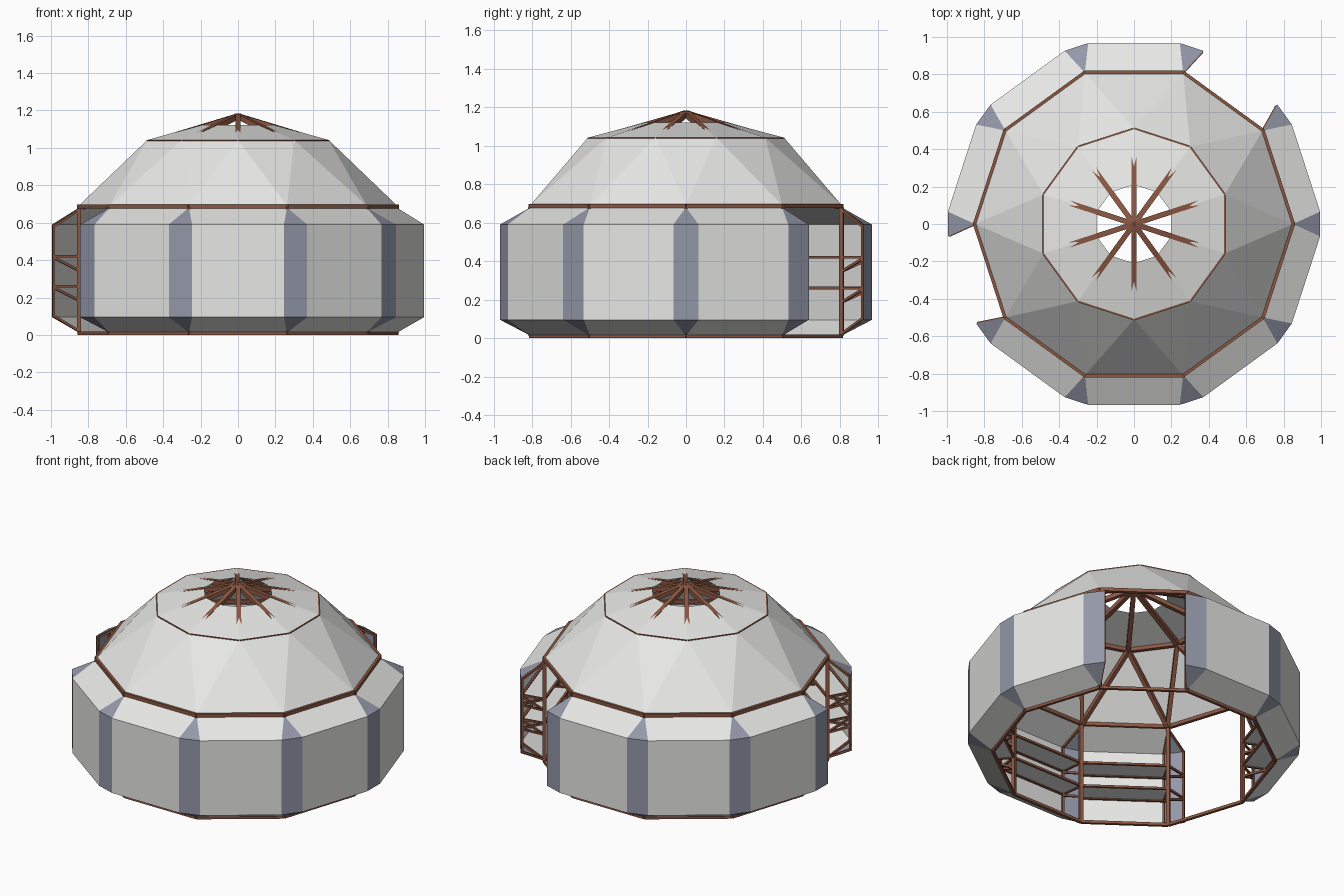
import bpy, bmesh, math
from mathutils import Vector

if "Cube" in bpy.data.objects:
    bpy.data.objects.remove(bpy.data.objects["Cube"])

SIDES = 10
STEP = 2 * math.pi / SIDES
R = 0.85                          # radius of the inner ten-sided plan
OUT, HALF = 0.967, 0.245          # distance and half width of the outer wall faces
Z_FOOT, Z_LOW, Z_HIGH, Z_EAVE = 0.012, 0.095, 0.59, 0.68
SHELVES = (0.26, 0.42)
OPENINGS = (1, 5)                 # doorway sides, back right and front left


def material(name, rgb):
    m = bpy.data.materials.new(name)
    m.diffuse_color = (*rgb, 1)
    m.use_nodes = True
    m.node_tree.nodes["Principled BSDF"].inputs["Base Color"].default_value = m.diffuse_color
    return m


WHITE = material("white_panel", (0.80, 0.80, 0.79))
BLUE = material("blue_grey_corner", (0.29, 0.31, 0.39))
WOOD = material("brown_wood", (0.26, 0.095, 0.055))


def polar(r, k, z):
    """Point at radius r in the direction of plan corner k (may be fractional)."""
    return Vector((r * math.cos(k * STEP), r * math.sin(k * STEP), z))


def outer(side, sign, z, out=OUT, half=HALF):
    """Outer corner of a wall side; sign picks its left or right end."""
    a = (side + 0.5) * STEP
    return Vector((out * math.cos(a) - sign * half * math.sin(a),
                   out * math.sin(a) + sign * half * math.cos(a), z))


def finish(name, bm, mat):
    me = bpy.data.meshes.new(name)
    bm.to_mesh(me)
    bm.free()
    me.materials.append(mat)
    ob = bpy.data.objects.new(name, me)
    bpy.context.collection.objects.link(ob)
    return ob


def sheet(name, polys, mat):
    bm = bmesh.new()
    for p in polys:
        bm.faces.new([bm.verts.new(v) for v in p])
    bmesh.ops.remove_doubles(bm, verts=bm.verts, dist=1e-4)
    bmesh.ops.recalc_face_normals(bm, faces=bm.faces)
    return finish(name, bm, mat)


def struts(name, lines, w):
    """Square bars of width w between pairs of points."""
    bm = bmesh.new()
    for a, b in lines:
        d = (b - a).normalized()
        if abs(d.z) > 0.99:       # upright posts face outward
            s = Vector((a.x, a.y, 0)).normalized()
        else:
            s = d.cross(Vector((0, 0, 1))).normalized()
        t = d.cross(s)
        ends = [[bm.verts.new(p + (s * i + t * j) * w / 2)
                 for i, j in ((-1, -1), (1, -1), (1, 1), (-1, 1))] for p in (a, b)]
        bm.faces.new(ends[0][::-1])
        bm.faces.new(ends[1])
        for i in range(4):
            n = (i + 1) % 4
            bm.faces.new((ends[0][i], ends[0][n], ends[1][n], ends[1][i]))
    bmesh.ops.recalc_face_normals(bm, faces=bm.faces)
    return finish(name, bm, WOOD)


ks = range(SIDES)

# Dome cover: triangles between the eave and the twisted upper ring
dome = []
for k in ks:
    e0, e1 = polar(R, k, 0.692), polar(R, k + 1, 0.692)
    u0, u1 = polar(0.51, k + 0.5, 1.042), polar(0.51, k + 1.5, 1.042)
    dome += [(e0, e1, u0), (e1, u1, u0)]
sheet("dome_cover", dome, WHITE)

# Shallow roof cover with a smoke hole
sheet("roof_cover", [(polar(0.51, k + 0.5, 1.042), polar(0.51, k + 1.5, 1.042),
                      polar(0.21, k + 1.5, 1.122), polar(0.21, k + 0.5, 1.122)) for k in ks], WHITE)

# Wall bays: sloped top, upright face, sloped bottom, and shelves inside
for k in ks:
    if k in OPENINGS:
        continue
    rows = [(polar(R, k, Z_FOOT), polar(R, k + 1, Z_FOOT)),
            (outer(k, -1, Z_LOW), outer(k, 1, Z_LOW)),
            (outer(k, -1, Z_HIGH), outer(k, 1, Z_HIGH)),
            (polar(R, k, Z_EAVE), polar(R, k + 1, Z_EAVE))]
    sheet(f"wall_panel_{k}", [(a[0], a[1], b[1], b[0]) for a, b in zip(rows, rows[1:])], WHITE)
    sheet(f"shelves_{k}", [(polar(R, k, z), polar(R, k + 1, z), outer(k, 1, z, 0.96),
                            outer(k, -1, z, 0.96)) for z in SHELVES], WHITE)
    struts(f"shelf_rails_{k}",
           [line for z in SHELVES for line in
            ((polar(R, k, z), polar(R, k + 1, z)),
             (outer(k, -1, z, 0.955), outer(k, 1, z, 0.955)))], 0.014)

# Corner wedges between neighbouring bays
wedges = []
for k in ks:
    def pair(z):
        return outer(k - 1, 1, z), outer(k, -1, z)
    (a, b), (c, d) = pair(Z_LOW), pair(Z_HIGH)
    wedges += [(a, b, d, c), (c, d, polar(R, k, Z_EAVE)), (b, a, polar(R, k, Z_FOOT))]
sheet("corner_wedges", wedges, BLUE)

# Corner frames: a post plus two bracketed side frames per corner
posts, frames = [], []
for k in ks:
    posts.append((polar(R, k, Z_FOOT), polar(R, k, Z_EAVE)))
    for side, sign in ((k - 1, 1), (k, -1)):
        def q(z):
            return outer(side, sign, z, OUT - 0.012, HALF + 0.001)
        frames += [(q(Z_LOW), q(Z_HIGH)),
                   (polar(R, k, Z_FOOT + 0.008), q(Z_LOW + 0.006)),
                   (polar(R, k, Z_EAVE - 0.01), q(Z_HIGH - 0.008))]
        for z in SHELVES:
            frames += [(polar(R, k, z), q(z)), (polar(R, k, z - 0.075), q(z - 0.008))]
struts("corner_posts", posts, 0.022)
struts("corner_frames", frames, 0.013)

# Ring beams at the foot, the eave and the top of the dome
struts("foot_ring", [(polar(R, k, 0.009), polar(R, k + 1, 0.009)) for k in ks], 0.018)
struts("eave_ring", [(polar(R, k, 0.687), polar(R, k + 1, 0.687)) for k in ks], 0.022)
struts("upper_ring", [(polar(0.502, k + 0.5, 1.031), polar(0.502, k + 1.5, 1.031)) for k in ks], 0.024)

# Dome struts under the cover, and roof rafters meeting at the peak
struts("dome_struts", [(polar(0.832, k, 0.68), polar(0.49, k + s, 1.022))
                       for k in ks for s in (-0.5, 0.5)], 0.026)
struts("roof_rafters", [(polar(0.5, k + 0.5, 1.026), Vector((0, 0, 1.17))) for k in ks], 0.028)
